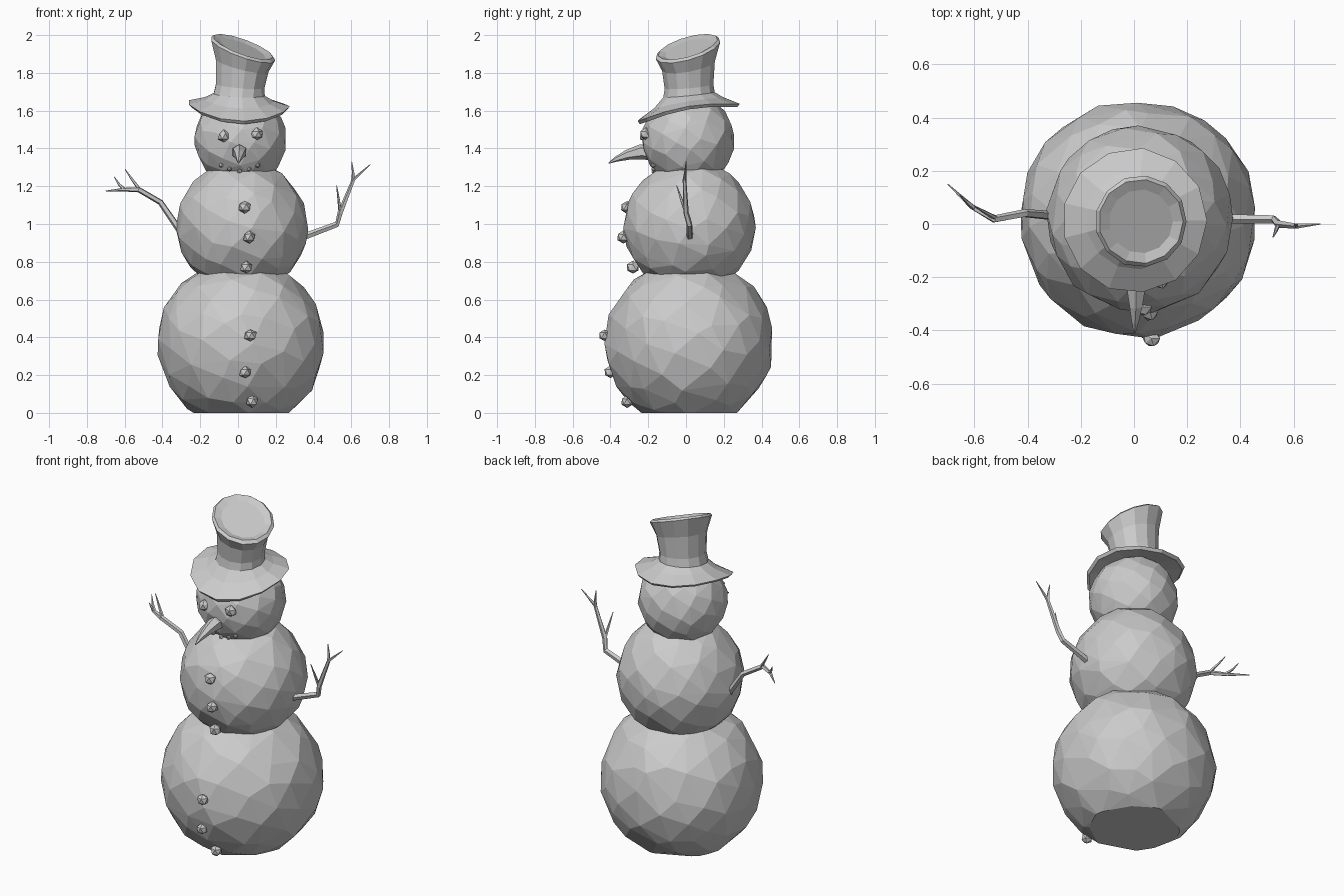
import bpy, bmesh, math, random
from mathutils import Vector

if "Cube" in bpy.data.objects:
    bpy.data.objects.remove(bpy.data.objects["Cube"])

random.seed(4)


def make(name, bm):
    bmesh.ops.recalc_face_normals(bm, faces=bm.faces)
    me = bpy.data.meshes.new(name)
    bm.to_mesh(me)
    bm.free()
    ob = bpy.data.objects.new(name, me)
    bpy.context.collection.objects.link(ob)
    return ob


def snow_ball(name, centre, radius, points, floor=None):
    """Irregular faceted ball: hull of jittered points spread over a sphere."""
    bm = bmesh.new()
    for i in range(points):
        h = 1 - 2 * (i + 0.5) / points
        a = i * 2.39996
        w = math.sqrt(1 - h * h)
        d = Vector((w * math.cos(a), w * math.sin(a), h))
        d += Vector([random.uniform(-0.08, 0.08) for _ in range(3)])
        bm.verts.new(Vector(centre) + d.normalized() * radius * random.uniform(0.995, 1.02))
    res = bmesh.ops.convex_hull(bm, input=bm.verts)
    loose = [v for v in res["geom_interior"] if isinstance(v, bmesh.types.BMVert)]
    bmesh.ops.delete(bm, geom=loose, context='VERTS')
    if floor is not None:
        geom = bm.verts[:] + bm.edges[:] + bm.faces[:]
        cut = bmesh.ops.bisect_plane(bm, geom=geom, plane_co=(0, 0, floor),
                                     plane_no=(0, 0, 1), clear_inner=True)
        edges = [e for e in cut["geom_cut"] if isinstance(e, bmesh.types.BMEdge)]
        bmesh.ops.contextual_create(bm, geom=edges)
    return make(name, bm)


def skin(bm, rings):
    """Join rings of points into a closed tube with capped ends."""
    loops = [[bm.verts.new(p) for p in r] for r in rings]
    n = len(loops[0])
    for lo, hi in zip(loops, loops[1:]):
        for i in range(n):
            j = (i + 1) % n
            bm.faces.new((lo[i], lo[j], hi[j], hi[i]))
    bm.faces.new(loops[0][::-1])
    bm.faces.new(loops[-1])


def tube(bm, path, radii, sides):
    """Tapered stick along a path."""
    pts = [Vector(p) for p in path]
    rings = []
    for i, (p, r) in enumerate(zip(pts, radii)):
        t = (pts[min(i + 1, len(pts) - 1)] - pts[max(i - 1, 0)]).normalized()
        u = t.cross(Vector((0.1, 1, 0.2)) if abs(t.y) < 0.8 else Vector((1, 0, 0))).normalized()
        v = t.cross(u)
        rings.append([p + r * (math.cos(a) * u + math.sin(a) * v)
                      for a in (2 * math.pi * k / sides for k in range(sides))])
    skin(bm, rings)


def pebble(name, pos, radius):
    bm = bmesh.new()
    bmesh.ops.create_icosphere(bm, subdivisions=1, radius=radius)
    for v in bm.verts:
        v.co = v.co * random.uniform(0.9, 1.1) + Vector(pos)
    return make(name, bm)


# Three stacked balls
snow_ball("base_ball", (0.015, 0.018, 0.37), 0.446, 120, floor=0)
snow_ball("body_ball", (0.022, 0.018, 0.985), 0.35, 105)
snow_ball("head_ball", (0.012, 0.012, 1.445), 0.245, 90)

# Hat: drooping brim and leaning, flared crown
SIDES = 13


def hat_ring(r, cx, cy, z, sx=0.0, sy=0.0, saddle=0.0, jitter=0.0):
    ring = []
    for k in range(SIDES):
        a = 2 * math.pi * k / SIDES
        rr = r * (1 + random.uniform(-jitter, jitter))
        c, s = math.cos(a), math.sin(a)
        ring.append((cx + rr * c, cy + rr * s,
                     z + sx * c + sy * s + saddle * math.cos(2 * a)))
    return ring


bm = bmesh.new()
skin(bm, [
    hat_ring(0.15, 0.005, 0.015, 1.62, -0.005, 0.02),
    hat_ring(0.258, 0.003, 0.013, 1.597, -0.012, 0.046, 0.022, 0.01),
    hat_ring(0.272, 0.002, 0.013, 1.613, -0.012, 0.046, 0.022, 0.01),
    hat_ring(0.185, 0.004, 0.014, 1.65, -0.008, 0.03, 0.008, 0.01),
    hat_ring(0.137, 0.005, 0.016, 1.685, -0.006, 0.014),
    hat_ring(0.130, 0.010, 0.016, 1.73, -0.012, 0.012),
    hat_ring(0.142, 0.020, 0.013, 1.84, -0.035, 0.025, 0, 0.015),
    hat_ring(0.172, 0.026, 0.010, 1.925, -0.058, 0.045, 0, 0.01),
    hat_ring(0.158, 0.026, 0.010, 1.938, -0.054, 0.042, 0, 0.01),
    hat_ring(0.12, 0.026, 0.010, 1.925, -0.045, 0.035),
])
make("hat", bm)

# Drooping carrot nose
bm = bmesh.new()
tube(bm, [(0.007, -0.19, 1.38), (0.008, -0.24, 1.382), (0.007, -0.31, 1.366),
          (0.004, -0.37, 1.343), (0.002, -0.41, 1.322)],
     [0.042, 0.04, 0.027, 0.014, 0.003], 6)
make("nose", bm)

# Eyes, mouth stones and buttons
for i, p in enumerate([(-0.075, -0.215, 1.465), (0.1, -0.212, 1.475)]):
    pebble(f"eye_{i}", p, 0.034)
for i, p in enumerate([(-0.09, -0.175, 1.31), (-0.045, -0.172, 1.29), (0.008, -0.17, 1.28),
                       (0.06, -0.172, 1.29), (0.105, -0.175, 1.31)]):
    pebble(f"mouth_stone_{i}", p, 0.013)
for i, p in enumerate([(0.035, -0.312, 1.09), (0.06, -0.33, 0.93), (0.045, -0.28, 0.77),
                       (0.065, -0.43, 0.41), (0.04, -0.40, 0.215), (0.075, -0.312, 0.06)]):
    pebble(f"button_{i}", p, 0.034)

# Stick arms with twigs
arms = {
    "left_arm": [
        [(-0.29, 0.03, 0.94), (-0.41, 0.04, 1.115), (-0.525, 0.018, 1.182),
         (-0.61, 0.065, 1.182), (-0.70, 0.15, 1.175)],
        [(-0.515, 0.02, 1.175), (-0.56, 0.045, 1.235), (-0.598, 0.065, 1.29)],
        [(-0.60, 0.06, 1.182), (-0.63, 0.085, 1.21), (-0.655, 0.11, 1.25)]],
    "right_arm": [
        [(0.33, 0.02, 0.925), (0.525, 0.018, 0.998), (0.542, 0.0, 1.06),
         (0.612, -0.008, 1.235), (0.70, 0.0, 1.315)],
        [(0.542, 0.0, 1.06), (0.533, -0.025, 1.13), (0.522, -0.05, 1.205)],
        [(0.608, -0.008, 1.22), (0.61, -0.004, 1.27), (0.602, 0.0, 1.33)]],
}
for name, sticks in arms.items():
    bm = bmesh.new()
    for s in sticks:
        tube(bm, s, [0.019, 0.016, 0.015, 0.010, 0.002] if len(s) == 5 else [0.01, 0.007, 0.002], 5)
    make(name, bm)
